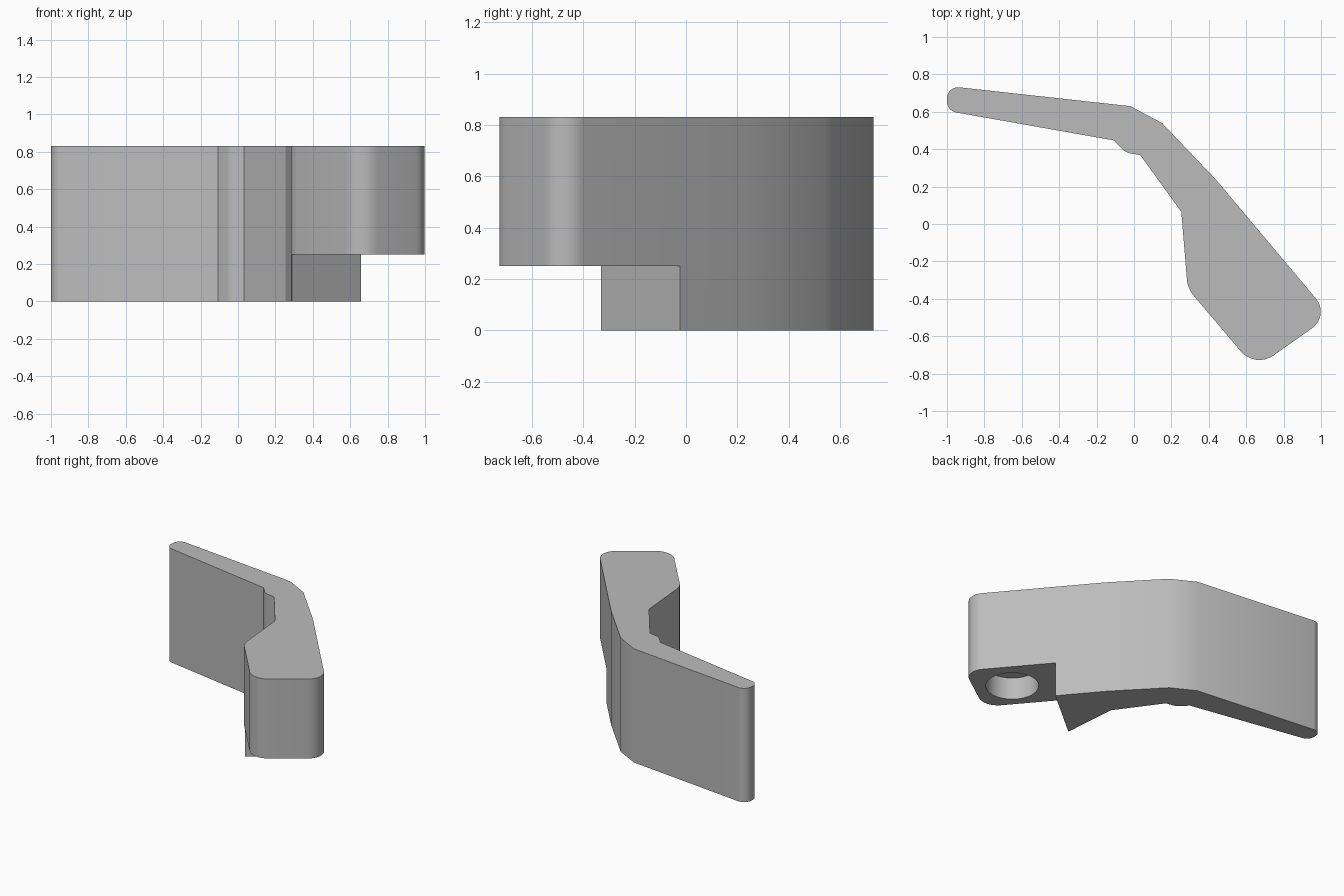
import bpy, bmesh, math
from mathutils import Vector

cube = bpy.data.objects.get("Cube")
if cube:
    bpy.data.objects.remove(cube)

HEIGHT, STEP = 0.83, 0.25

grey = bpy.data.materials.new("plain_grey")
grey.use_nodes = True
grey.diffuse_color = (0.5, 0.5, 0.5, 1)
grey.node_tree.nodes["Principled BSDF"].inputs["Base Color"].default_value = (0.5, 0.5, 0.5, 1)


def rounded(corners, steps=8):
    """Replace each (x, y, radius) corner by an arc of that radius."""
    pts = []
    for i, (x, y, r) in enumerate(corners):
        p = Vector((x, y))
        if r == 0:
            pts.append(p)
            continue
        a = (Vector(corners[i - 1][:2]) - p).normalized()
        b = (Vector(corners[(i + 1) % len(corners)][:2]) - p).normalized()
        half = a.angle(b) / 2
        centre = p + (a + b).normalized() * r / math.sin(half)
        start = p + a * r / math.tan(half) - centre
        end = p + b * r / math.tan(half) - centre
        for k in range(steps + 1):
            t = k / steps
            sweep = math.pi - 2 * half
            d = (start * math.sin((1 - t) * sweep) + end * math.sin(t * sweep)) / math.sin(sweep)
            pts.append(centre + d)
    return pts


def prism(name, pts, z0, z1):
    bm = bmesh.new()
    base = bm.faces.new([bm.verts.new((p[0], p[1], z0)) for p in pts])
    top = bmesh.ops.extrude_face_region(bm, geom=[base])["geom"]
    bmesh.ops.translate(bm, vec=(0, 0, z1 - z0),
                        verts=[g for g in top if isinstance(g, bmesh.types.BMVert)])
    bmesh.ops.recalc_face_normals(bm, faces=bm.faces)
    mesh = bpy.data.meshes.new(name)
    bm.to_mesh(mesh)
    bm.free()
    mesh.materials.append(grey)
    obj = bpy.data.objects.new(name, mesh)
    bpy.context.collection.objects.link(obj)
    return obj


# Bent lever outline: thin blade, elbow, wide lug, inner notch
outline = rounded([
    (-1.0, 0.738, 0.06), (-0.02, 0.63, 0), (0.15, 0.54, 0), (0.44, 0.235, 0),
    (1.049, -0.489, 0.108), (0.648, -0.772, 0.13), (0.287, -0.345, 0.15),
    (0.253, 0.065, 0), (0.033, 0.369, 0), (-0.045, 0.381, 0.09),
    (-0.107, 0.447, 0), (-1.0, 0.605, 0.06)])
lever = prism("bent_lever", outline, 0, HEIGHT)

# Cutters: step under the lug, and a blind round socket
step_cut = prism("step_cutter", [(0.05, -0.53), (0.89, 0.17), (1.5, -0.5), (0.7, -1.3)], -0.2, STEP)
socket = [(0.68 + 0.174 * math.cos(math.tau * i / 48), -0.44 + 0.174 * math.sin(math.tau * i / 48))
          for i in range(48)]
socket_cut = prism("socket_cutter", socket, 0.1, STEP + 0.16)

bpy.ops.object.select_all(action='DESELECT')
bpy.context.view_layer.objects.active = lever
lever.select_set(True)
for cutter in (step_cut, socket_cut):
    cutter.hide_render = True
    mod = lever.modifiers.new(cutter.name, 'BOOLEAN')
    mod.operation = 'DIFFERENCE'
    mod.solver = 'EXACT'
    mod.object = cutter
    bpy.ops.object.modifier_apply(modifier=mod.name)
    bpy.data.objects.remove(cutter)

bpy.ops.object.shade_smooth_by_angle(angle=math.radians(30))
